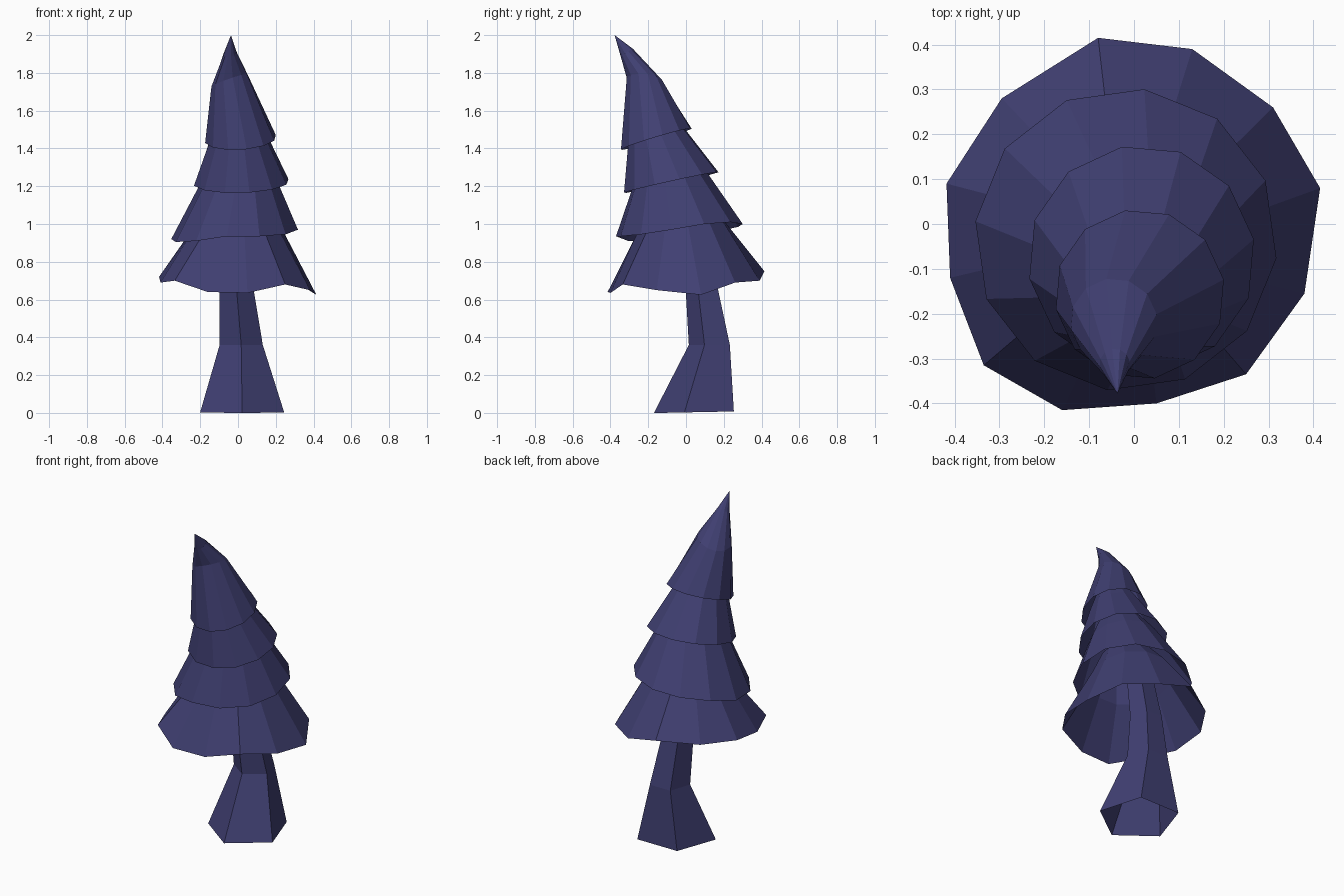
import bpy, bmesh, math

mat = bpy.data.materials.new("dusky indigo")
mat.diffuse_color = (0.051, 0.050, 0.168, 1)


def ring(cx, cy, z, r, sides, phase, tilt_x=0, tilt_y=0, heights=None):
    """Ring of points, tilted in x and y, or with its own height per corner."""
    pts = []
    for i in range(sides):
        a = math.radians(phase) + math.tau * i / sides
        dx, dy = r * math.cos(a), r * math.sin(a)
        h = heights[i] if heights else z + tilt_x * dx + tilt_y * dy
        pts.append((cx + dx, cy + dy, h))
    return pts


def loft(name, rings, tip=None):
    """Skin the rings from bottom to top, open below, with an optional tip."""
    bm = bmesh.new()
    loops = [[bm.verts.new(p) for p in pts] for pts in rings]
    n = len(loops[0])
    for lo, hi in zip(loops, loops[1:]):
        for i in range(n):
            j = (i + 1) % n
            bm.faces.new((lo[i], lo[j], hi[j], hi[i]))
    if tip:
        t = bm.verts.new(tip)
        for i in range(n):
            bm.faces.new((loops[-1][i], loops[-1][(i + 1) % n], t))
    me = bpy.data.meshes.new(name)
    bm.to_mesh(me)
    bm.free()
    me.materials.append(mat)
    ob = bpy.data.objects.new(name, me)
    bpy.context.collection.objects.link(ob)
    return ob


# Bent five-sided trunk
loft("trunk", [ring(0.022, 0.064, 0.004, 0.234, 5, -90, 0, 0.02),
               ring(0.017, 0.135, 0.36, 0.12, 5, -90),
               ring(-0.008, 0.092, 0.66, 0.094, 5, -90),
               ring(-0.02, 0.03, 0.92, 0.08, 5, -90)])

# Lowest bough skirt with an uneven hem
hem1 = [(.415, .08, .625), (.31, .26, .69), (.13, .39, .70), (-.08, .415, .75),
        (-.295, .28, .73), (-.418, .09, .72), (-.41, -.12, .69), (-.335, -.315, .70),
        (-.16, -.415, .64), (.05, -.40, .635), (.25, -.335, .68), (.38, -.155, .65)]
loft("bough_skirt_1", [hem1,
                       ring(-0.01, -0.035, 0.98, 0.235, 12, 11, 0.04, 0.2),
                       ring(0, -0.07, 1.13, 0.145, 12, 11, 0, 0.2)])

# Second skirt
hem2 = [1.0, 1.01, 1.0, .985, .96, .92, .905, .91, .935, .935, .945, .97]
loft("bough_skirt_2", [ring(-0.018, -0.035, 0, 0.338, 12, 23, heights=hem2),
                       ring(0.01, -0.085, 1.23, 0.2, 12, 23, 0, 0.2),
                       ring(0.01, -0.115, 1.36, 0.13, 12, 23, 0, 0.2)])

# Third skirt
loft("bough_skirt_3", [ring(0.017, -0.078, 1.22, 0.254, 12, 10, 0.03, 0.22),
                       ring(0.005, -0.16, 1.47, 0.148, 12, 10, 0, 0.3),
                       ring(0, -0.19, 1.6, 0.09, 12, 10, 0, 0.3)])

# Crown skirt, curling forward to a point
loft("crown", [ring(0.013, -0.157, 1.45, 0.19, 12, 10, 0.06, 0.3),
               ring(-0.045, -0.218, 1.76, 0.097, 12, 10, 0.35, -0.1),
               ring(-0.043, -0.312, 1.905, 0.034, 12, 10, 0.2, 0.6)],
     tip=(-0.037, -0.378, 2.0))
